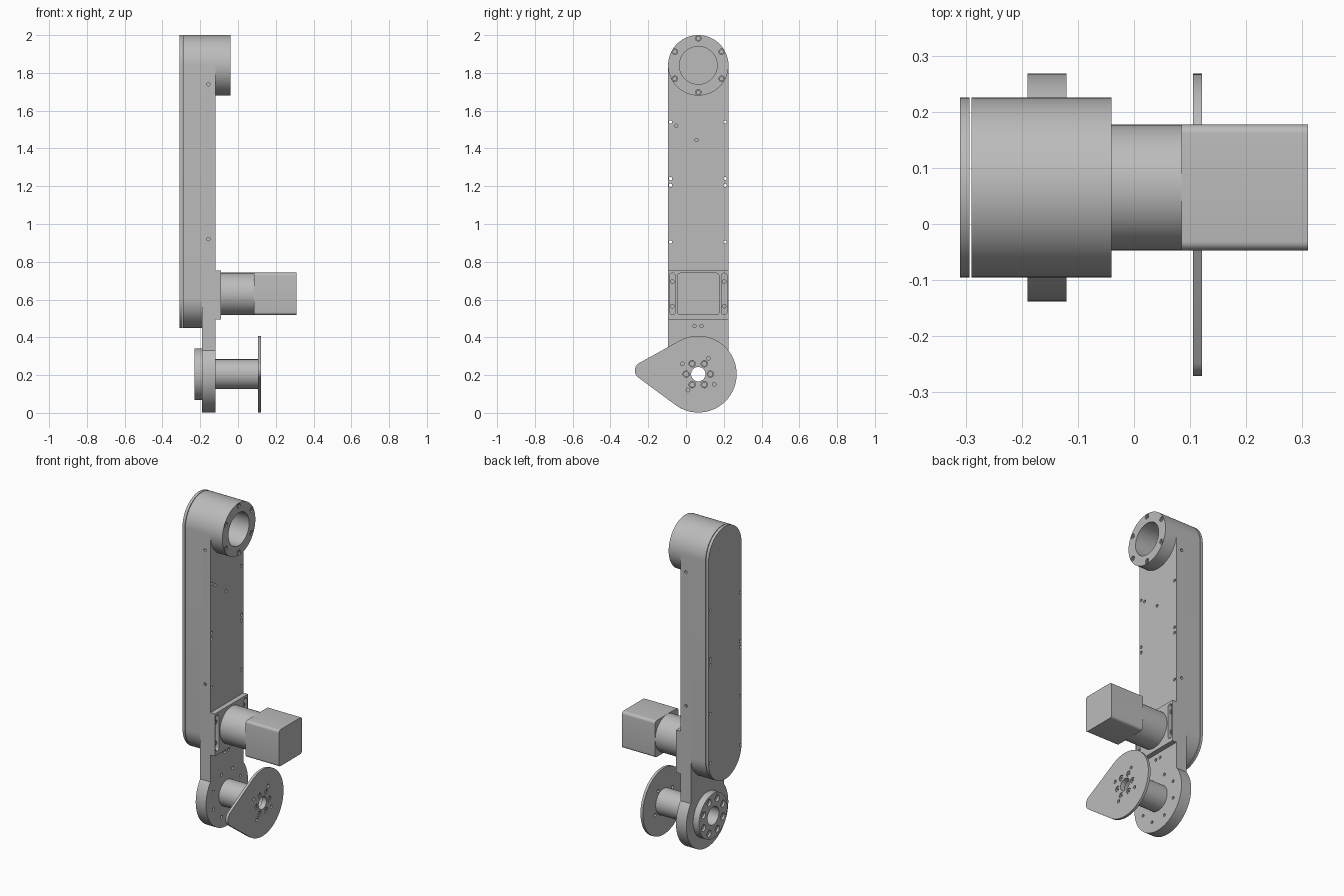
import bpy, bmesh
from math import cos, sin, pi, radians, acos, atan2, hypot

if "Cube" in bpy.data.objects:
    bpy.data.objects.remove(bpy.data.objects["Cube"])

grey = bpy.data.materials.new("machined grey")
grey.use_nodes = True
COLOUR = (0.5, 0.5, 0.5, 1)
grey.diffuse_color = COLOUR
grey.node_tree.nodes["Principled BSDF"].inputs["Base Color"].default_value = COLOUR

CY = 0.065                    # shared centre line of the arm
TOP, MOTOR, LOW = 1.84, 0.63, 0.205
ARM_R, FOOT_R = 0.16, 0.203


def arc(y, z, r, a0, a1, n=32):
    """Points in the y-z plane, angles in degrees."""
    return [(y + r * cos(radians(a0 + (a1 - a0) * i / n)),
             z + r * sin(radians(a0 + (a1 - a0) * i / n))) for i in range(n + 1)]


def circle(y, z, r, n=48):
    return arc(y, z, r, 0, 360, n)[:-1]


def stadium(y, z0, z1, r, n=32):
    return arc(y, z1, r, 0, 180, n) + arc(y, z0, r, 180, 360, n)


def ring(count, radius, z, start=0):
    """Centres of a bolt circle on the centre line."""
    return [(CY + radius * cos(radians(start) + 2 * pi * i / count),
             z + radius * sin(radians(start) + 2 * pi * i / count)) for i in range(count)]


def prism(name, outlines, x0, x1):
    """Extrude y-z outlines along x into one object."""
    bm = bmesh.new()
    for pts in outlines:
        a = [bm.verts.new((x0, y, z)) for y, z in pts]
        b = [bm.verts.new((x1, y, z)) for y, z in pts]
        bm.faces.new(a[::-1])
        bm.faces.new(b)
        for i in range(len(pts)):
            j = (i + 1) % len(pts)
            bm.faces.new((a[i], a[j], b[j], b[i]))
    bmesh.ops.recalc_face_normals(bm, faces=bm.faces)
    mesh = bpy.data.meshes.new(name)
    bm.to_mesh(mesh)
    bm.free()
    obj = bpy.data.objects.new(name, mesh)
    bpy.context.collection.objects.link(obj)
    mesh.materials.append(grey)
    return obj


def cut(targets, cutter):
    """Subtract the cutter from each target, then discard it."""
    for obj in targets:
        mod = obj.modifiers.new("cut", "BOOLEAN")
        mod.operation, mod.solver, mod.object = "DIFFERENCE", "EXACT", cutter
        bpy.context.view_layer.objects.active = obj
        bpy.ops.object.modifier_apply(modifier=mod.name)
    bpy.data.objects.remove(cutter)


def drill(targets, centres, r, x0, x1, n=16):
    cut(targets, prism("drill", [circle(y, z, r, n) for y, z in centres], x0, x1))


def screws(name, centres, r, x0, x1):
    """Socket head screws facing +x."""
    obj = prism(name, [circle(y, z, r, 16) for y, z in centres], x0, x1)
    drill([obj], centres, r * 0.5, x1 - 0.006, x1 + 0.01, 6)
    return obj


# Long arm: lid, housing and the slab that carries the foot
lid = prism("arm_lid", [stadium(CY, 0.61, TOP, ARM_R)], -0.31, -0.2935)
housing = prism("arm_housing", [stadium(CY, 0.61, TOP, ARM_R)], -0.29, -0.19)
a = 180 / pi * acos(ARM_R / FOOT_R)
slab = prism("arm_slab", [arc(CY, TOP, ARM_R, 0, 180)
                          + arc(CY, LOW, FOOT_R, 180 - a, 360 + a, 64)], -0.19, -0.12)

# Top boss with a deep bore and a bolt circle
boss = prism("top_boss", [circle(CY, TOP, ARM_R, 64)], -0.12, -0.04)
drill([housing, slab, boss], [(CY, TOP)], 0.1, -0.28, 0, 48)
bolts = ring(6, 0.143, TOP, 30)
drill([boss], bolts, 0.015, -0.065, 0)
screws("boss_screws", bolts, 0.0125, -0.066, -0.045)

# Small through holes along both edges of the arm
edge = [(y, z) for y in (-0.082, 0.207) for z in (0.605, 0.905, 1.205, 1.24, 1.54)]
drill([lid, housing, slab], edge, 0.009, -0.35, -0.1, 12)
drill([slab], [(-0.052, 1.52), (0.055, 1.445), (0.045, 0.46), (0.082, 0.46)],
      0.009, -0.16, -0.1, 12)

# Holes in the narrow sides of the slab
side = prism("side_drill", [circle(0, 0, 0.009, 12), circle(0.82, 0, 0.009, 12)], -0.3, 0.3)
for v in side.data.vertices:
    x, y, z = v.co
    v.co = (z - 0.157, x + CY, y + 0.92)
# Hollow the middle of the drill so only the outer skin is pierced
core = prism("core", [[(CY - 0.13, 0.8), (CY + 0.13, 0.8), (CY + 0.13, 1.8),
                       (CY - 0.13, 1.8)]], -0.2, -0.1)
cut([side], core)
cut([slab], side)

# Motor mount plate with two slots
plate = prism("motor_plate", [[(CY - ARM_R, 0.495), (CY + ARM_R, 0.495),
                               (CY + ARM_R, 0.755), (CY - ARM_R, 0.755)]], -0.12, -0.09)
slot_y = (CY - 0.137, CY + 0.137)
cut([plate], prism("slots", [stadium(y, 0.535, 0.725, 0.015, 10) for y in slot_y], -0.115, 0))
screws("plate_screws", [(y, z) for y in slot_y for z in (0.565, 0.695)], 0.012, -0.118, -0.1)

# Gearbox and square motor
prism("gearbox", [circle(CY, MOTOR, 0.112, 64)], -0.09, 0.085)
h, r = 0.112, 0.016
corners = []
for k, (sy, sz) in enumerate(((1, 1), (-1, 1), (-1, -1), (1, -1))):
    corners += arc(CY + sy * (h - r), MOTOR + sz * (h - r), r, 90 * k, 90 * k + 90, 6)
prism("motor", [corners], 0.085, 0.31)

# Bearing hub behind the foot
hub = prism("bearing_hub", [circle(CY, LOW, 0.137, 64)], -0.23, -0.19)
drill([hub], ring(8, 0.102, LOW, 22.5), 0.02, -0.3, -0.208)
heads = prism("hub_screws", [circle(y, z, 0.015, 16) for y, z in ring(8, 0.102, LOW, 22.5)],
              -0.22, -0.205)
drill([slab], ring(8, 0.14, LOW, 22.5), 0.009, -0.15, -0.1, 12)

# Hollow output shaft
shaft = prism("output_shaft", [circle(CY, LOW, 0.079, 64)], -0.12, 0.105)
drill([hub, slab, shaft], [(CY, LOW)], 0.055, -0.3, 0.09, 40)

# Cam plate: round body drawn out to a rounded nose
ny, nz, nr = -0.225, 0.224, 0.046
dist = hypot(ny - CY, nz - LOW)
axis = atan2(nz - LOW, ny - CY) * 180 / pi
t = acos((FOOT_R - nr) / dist) * 180 / pi
cam = prism("cam_plate", [arc(CY, LOW, FOOT_R, axis + t - 360, axis - t, 64)
                          + arc(ny, nz, nr, axis - t, axis + t, 20)], 0.105, 0.121)
drill([cam, shaft], [(CY, LOW)], 0.038, 0.08, 0.2, 40)
bolts = ring(6, 0.064, LOW)
drill([cam], bolts, 0.017, 0.1, 0.2)
drill([cam], ring(4, 0.1, LOW, 57), 0.01, 0.1, 0.2, 12)
screws("cam_screws", bolts, 0.0145, 0.1, 0.118)

# Smooth the round walls, keep hard edges
for obj in list(bpy.context.scene.objects):
    if obj.type == "MESH":
        bpy.ops.object.select_all(action="DESELECT")
        obj.select_set(True)
        bpy.context.view_layer.objects.active = obj
        bpy.ops.object.shade_smooth_by_angle(angle=radians(35))
